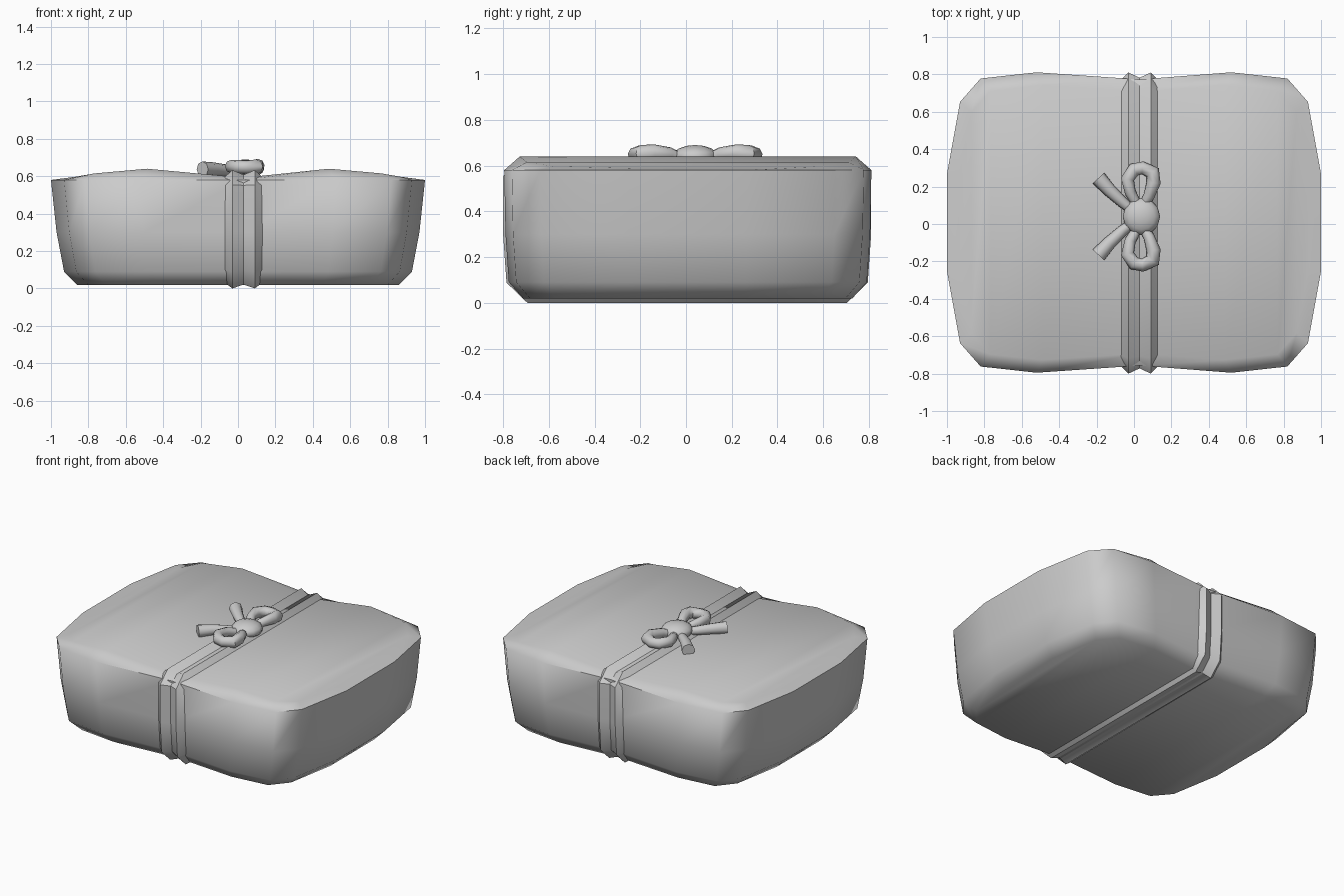
import bpy, bmesh, math

cube = bpy.data.objects.get("Cube")
if cube:
    bpy.data.objects.remove(cube)

GREY = (0.6, 0.6, 0.6, 1)
mat = bpy.data.materials.new("plain grey")
mat.use_nodes = True
mat.diffuse_color = GREY
mat.node_tree.nodes["Principled BSDF"].inputs["Base Color"].default_value = GREY


def finish(ob, angle):
    """Give an object its colour and smooth shading."""
    ob.data.materials.clear()
    ob.data.materials.append(mat)
    bpy.ops.object.select_all(action="DESELECT")
    bpy.context.view_layer.objects.active = ob
    ob.select_set(True)
    bpy.ops.object.shade_smooth_by_angle(angle=math.radians(angle))


def mesh_object(name, bm, angle=60):
    bmesh.ops.recalc_face_normals(bm, faces=bm.faces)
    me = bpy.data.meshes.new(name)
    bm.to_mesh(me)
    bm.free()
    ob = bpy.data.objects.new(name, me)
    bpy.context.collection.objects.link(ob)
    finish(ob, angle)
    return ob


def bridge(bm, a, b, closed=True):
    n = len(a)
    for i in range(n if closed else n - 1):
        j = (i + 1) % n
        bm.faces.new((a[i], a[j], b[j], b[i]))


def tube(name, points, radii, sides=8):
    """Round tube along a path with a radius at each point."""
    cu = bpy.data.curves.new(name, "CURVE")
    cu.dimensions = "3D"
    cu.bevel_depth = 1
    cu.bevel_resolution = sides // 2 - 2
    cu.use_fill_caps = True
    sp = cu.splines.new("POLY")
    sp.points.add(len(points) - 1)
    for p, co, r in zip(sp.points, points, radii):
        p.co = (*co, 1)
        p.radius = r
    ob = bpy.data.objects.new(name, cu)
    bpy.context.collection.objects.link(ob)
    bpy.ops.object.select_all(action="DESELECT")
    bpy.context.view_layer.objects.active = ob
    ob.select_set(True)
    bpy.ops.object.convert(target="MESH")
    finish(bpy.context.object, 50)


# Parcel: pillow-shaped outline, pinched at the ribbon
# columns: x, half depth, height of the top
columns = [(-1.0, .26, .588), (-.93, .645, .597), (-.82, .77, .615), (-.52, .803, .64),
           (.03, .765, .592), (.52, .803, .64), (.82, .77, .615), (.93, .645, .597), (1.0, .26, .588)]
n = len(columns)
# levels: x scale, y scale, z (None follows the top height)
levels = [(.86, .895, .018), (.93, .975, .09), (.97, .993, .3), (1, 1, .58), (.935, .915, None)]
bm = bmesh.new()
rings = []
for sx, sy, z in levels:
    front = [(x * sx, .008 - d * sy, h if z is None else z) for x, d, h in columns]
    back = [(x * sx, .008 + d * sy, h if z is None else z) for x, d, h in columns]
    rings.append([bm.verts.new(c) for c in front + back[::-1]])
for low, high in zip(rings, rings[1:]):
    bridge(bm, low, high)
for ring in (rings[0], rings[-1]):
    bridge(bm, ring[:n], ring[n:][::-1], closed=False)
mesh_object("parcel", bm)

# Ribbon: a band with two ridges wrapped round the parcel
section = [(-.07, -.03), (-.07, .0), (-.03, .04), (.03, .012), (.09, .04), (.13, 0), (.13, -.03)]
path = [(-.685, .03), (-.75, .10), (-.765, .3), (-.765, .55), (-.705, .597)]
path = path + [(-y, z) for y, z in path[::-1]]
normals = [(-.35, -.75), (-1, -.3), (-1, 0), (-1, .1), (-.45, .9)]
normals = normals + [(-a, b) for a, b in normals[::-1]]
bm = bmesh.new()
rings = [[bm.verts.new((x, .005 + y + ny * o, z + nz * o)) for x, o in section]
         for (y, z), (ny, nz) in zip(path, normals)]
for i, ring in enumerate(rings):
    bridge(bm, ring, rings[(i + 1) % len(rings)])
mesh_object("ribbon", bm, 40)

# Bow knot: flattened ball
bm = bmesh.new()
bmesh.ops.create_uvsphere(bm, u_segments=12, v_segments=8, radius=1)
for v in bm.verts:
    v.co = (.04 + v.co.x * .1, .04 + v.co.y * .1, .64 + v.co.z * .05)
mesh_object("bow_knot", bm)

# Bow loops and tails, mirrored front to back about the knot
for side, word in ((1, "back"), (-1, "front")):
    loop = [(.02, .06, .63), (-.02, .13, .65), (-.035, .20, .652), (.0, .25, .65),
            (.045, .26, .648), (.1, .235, .65), (.105, .18, .655), (.08, .11, .65), (.05, .06, .63)]
    tube("bow_loop_" + word, [(x, .04 + side * y, z) for x, y, z in loop],
         [.025, .03, .036, .037, .035, .04, .038, .03, .025])
    tail = [(.02, .01, .625), (-.06, .075, .632), (-.13, .14, .638), (-.19, .205, .637)]
    tube("bow_tail_" + word, [(x, .04 + side * y, z) for x, y, z in tail],
         [.02, .03, .036, .042])
